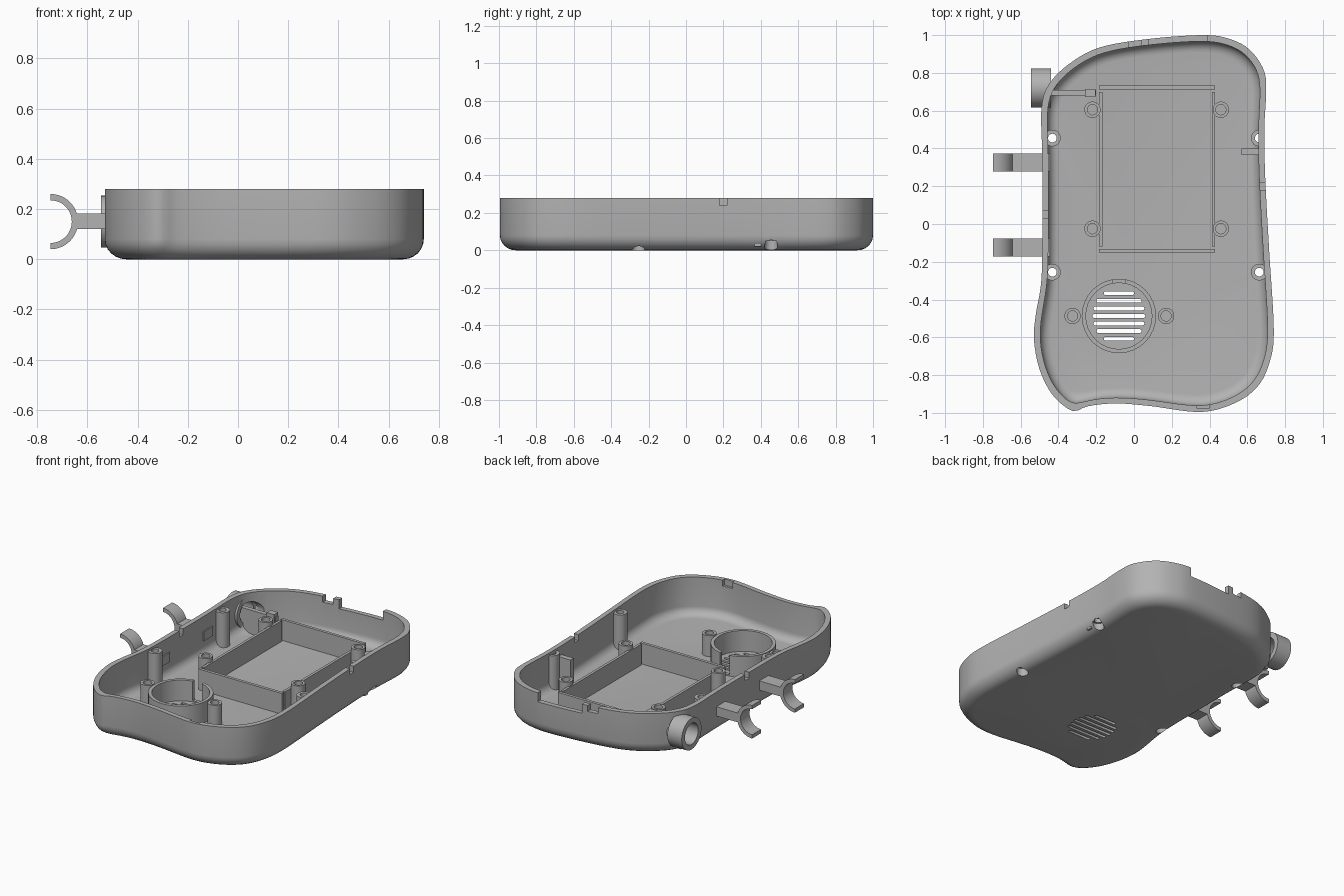
import bpy, bmesh, math
from mathutils import Vector, Matrix

if "Cube" in bpy.data.objects:
    bpy.data.objects.remove(bpy.data.objects["Cube"], do_unlink=True)

grey = bpy.data.materials.new("plain grey")
grey.use_nodes = True
COLOUR = (0.45, 0.45, 0.45, 1)
grey.diffuse_color = COLOUR
grey.node_tree.nodes["Principled BSDF"].inputs["Base Color"].default_value = COLOUR

WALL, HEIGHT, FILLET = 0.032, 0.28, 0.08


def finish(name, bm):
    bmesh.ops.recalc_face_normals(bm, faces=bm.faces)
    mesh = bpy.data.meshes.new(name)
    bm.to_mesh(mesh)
    bm.free()
    mesh.materials.append(grey)
    obj = bpy.data.objects.new(name, mesh)
    bpy.context.collection.objects.link(obj)
    return obj


def box(name, x, y, z):
    bm = bmesh.new()
    size = [b - a for a, b in (x, y, z)]
    mid = [(a + b) / 2 for a, b in (x, y, z)]
    bmesh.ops.create_cube(bm, size=1, matrix=Matrix.Translation(mid) @ Matrix.Diagonal((*size, 1)))
    return finish(name, bm)


def cylinder(name, x, y, r, z0, z1):
    bm = bmesh.new()
    bmesh.ops.create_cone(bm, cap_ends=True, segments=32, radius1=r, radius2=r, depth=z1 - z0,
                          matrix=Matrix.Translation((x, y, (z0 + z1) / 2)))
    return finish(name, bm)


def loft(name, rings, closed=False):
    """Skin a list of equal point rings, capped unless the loop closes."""
    bm = bmesh.new()
    rows = [[bm.verts.new(p) for p in ring] for ring in rings]
    n = len(rows[0])
    pairs = list(zip(rows, rows[1:])) + ([(rows[-1], rows[0])] if closed else [])
    for a, b in pairs:
        for i in range(n):
            j = (i + 1) % n
            bm.faces.new((a[i], a[j], b[j], b[i]))
    if not closed:
        bm.faces.new(rows[0])
        bm.faces.new(rows[-1])
    return finish(name, bm)


def tube(name, x, y, r, hole, z0, z1):
    def ring(rad, z):
        return [(x + rad * math.cos(k * math.tau / 32), y + rad * math.sin(k * math.tau / 32), z)
                for k in range(32)]
    return loft(name, [ring(r, z0), ring(r, z1), ring(hole, z1), ring(hole, z0)], True)


def combine(obj, tools, operation="DIFFERENCE", keep=False):
    for tool in tools:
        mod = obj.modifiers.new("cut", "BOOLEAN")
        mod.operation, mod.solver, mod.object = operation, "EXACT", tool
        bpy.context.view_layer.objects.active = obj
        bpy.ops.object.modifier_apply(modifier=mod.name)
        if not keep:
            bpy.data.objects.remove(tool, do_unlink=True)


# Case outline: a closed smooth curve resampled to even spacing
ctrl = [Vector(p) for p in (
    (.37, 1), (.08, .98), (-.18, .935), (-.34, .85), (-.45, .74), (-.49, .61), (-.485, .34),
    (-.485, .03), (-.49, -.29), (-.52, -.48), (-.53, -.61), (-.5, -.77), (-.435, -.9),
    (-.355, -.975), (-.305, -.99), (-.245, -.965), (-.1, -.95), (.08, -.963), (.35, -.995),
    (.53, -.95), (.655, -.86), (.72, -.725), (.74, -.555), (.715, -.13), (.695, .24),
    (.69, .5), (.7, .71), (.685, .82), (.61, .925), (.505, .98))]
dense = []
for i in range(len(ctrl)):
    a, b, c, d = (ctrl[(i + k) % len(ctrl)] for k in (-1, 0, 1, 2))
    for s in range(16):
        t = s / 16
        dense.append(0.5 * (2 * b + (c - a) * t + (2 * a - 5 * b + 4 * c - d) * t ** 2
                            + (3 * b - a - 3 * c + d) * t ** 3))
dense.append(dense[0])
total = sum((q - p).length for p, q in zip(dense, dense[1:]))
COUNT = 200
outline, walked = [], 0
for p, q in zip(dense, dense[1:]):
    step = (q - p).length
    while len(outline) < COUNT and len(outline) * total / COUNT <= walked + step:
        outline.append(p.lerp(q, (len(outline) * total / COUNT - walked) / step))
    walked += step


def inset(d, z):
    pts = []
    for i, p in enumerate(outline):
        t = (outline[(i + 1) % COUNT] - outline[i - 1]).normalized()
        pts.append(p + Vector((-t.y, t.x)) * d)
    for _ in range(int(d * 200)):
        pts = [p * 0.5 + (pts[i - 1] + pts[(i + 1) % COUNT]) * 0.25 for i, p in enumerate(pts)]
    return [(p.x, p.y, z) for p in pts]


def rounded(start, r):
    angles = [k * math.pi / 12 for k in range(7)]
    return [inset(start + r * (1 - math.sin(a)), start + r * (1 - math.cos(a))) for a in angles]


outer = rounded(0, FILLET) + [inset(0, HEIGHT)]
inner = rounded(WALL, FILLET - 0.025) + [inset(WALL, HEIGHT)]
case = loft("case_shell", outer + inner[::-1])
solid = loft("trim_helper", outer)

# Rim notches, the lowered back rim and the shallow front recess
combine(case, [
    box("c", (.08, .39), (.8, 1.1), (.22, .4)),
    box("c", (-.03, .04), (.8, 1.1), (.24, .4)),
    box("c", (.6, .8), (.18, .22), (.24, .4)),
    box("c", (-.6, -.4), (.03, .07), (.24, .4)),
    box("c", (.33, .4), (-.975, -.9), (.24, .4)),
])

# Speaker grille slots with round ends
SX, SY = -0.08, -0.487
for k in range(-3, 4):
    half = (0.14, 0.135, 0.12, 0.08)[abs(k)]
    slot, r = [], 0.01
    for s in range(16):
        a = (s + 0.5) * math.tau / 16
        side = math.copysign(half - r, math.cos(a))
        slot.append((SX + side + r * math.cos(a), SY + k * 0.04 + r * math.sin(a)))
    combine(case, [loft("c", [[(x, y, z) for x, y in slot] for z in (-.1, .1)])])

# Wall screw posts, trimmed to the case and counterbored from below
for x in (-0.432, 0.663):
    for y in (0.455, -0.255):
        post = cylinder("screw_post", x, y, 0.044, 0.005, 0.265)
        combine(post, [solid], "INTERSECT", keep=True)
        for part in (post, case):
            tools = [cylinder("c", x, y, 0.035, -0.1, 0.05)]
            if part is post:
                tools.append(cylinder("c", x, y, 0.023, -0.1, 0.4))
            else:
                tools.append(cylinder("c", x, y, 0.03, 0.0, 0.2))
            combine(part, tools)
bpy.data.objects.remove(solid, do_unlink=True)

# Board bosses and speaker bosses
for x in (-0.22, 0.46):
    for y in (0.605, -0.025):
        tube("board_boss", x, y, 0.043, 0.027, 0.02, 0.2)
for x in (-0.325, 0.17):
    tube("speaker_boss", x, SY, 0.043, 0.027, 0.02, 0.17)

# Speaker ring with a gap at the back
ring = tube("speaker_ring", SX, SY, 0.197, 0.175, 0.02, 0.17)
combine(ring, [box("c", (SX - .035, SX + .035), (SY + .1, SY + .3), (.04, .4))])

# Battery frame
for y in (0.722, -0.142):
    box("frame_end", (-.185, .43), (y - .01, y + .01), (.02, .17))
for x in (-0.177, 0.421):
    box("frame_side", (x - .009, x + .009), (-.12, .7), (.02, .17))

# Connector collar through the side wall
collar = tube("connector_collar", 0, 0, 0.104, 0.07, -0.545, -0.44)
turn = Matrix.Translation((0, 0.72, 0.15)) @ Matrix.Rotation(math.pi / 2, 4, "Y")
collar.data.transform(turn)
bore = cylinder("c", 0, 0, 0.07, -0.6, -0.33)
bore.data.transform(turn)
combine(case, [bore])

# Inner ribs with small catches
box("connector_rib", (-.46, -.2), (.68, .71), (.02, .19))
box("rib_catch", (-.26, -.205), (.672, .715), (.15, .21))
box("wall_rib", (.57, .675), (.365, .4), (.02, .22))

# Side clips: open half rings on arms
for y0, y1 in ((0.278, 0.373), (-0.172, -0.077)):
    arc = [(r, k * math.pi / 24) for r, span in ((.11, range(-12, 13)), (.085, range(12, -13, -1)))
           for k in span]
    loft("clip_hook", [[(-.747 + r * math.cos(a), y, .15 + r * math.sin(a)) for r, a in arc]
                       for y in (y0, y1)])
    box("clip_arm", (-.65, -.445), (y0, y1), (.12, .182))

# Smooth curved surfaces, keep hard edges
bpy.ops.object.select_all(action="DESELECT")
for obj in bpy.context.scene.objects:
    if obj.type == "MESH" and grey.name in obj.data.materials:
        obj.select_set(True)
        bpy.context.view_layer.objects.active = obj
bpy.ops.object.shade_smooth_by_angle(angle=math.radians(30))
